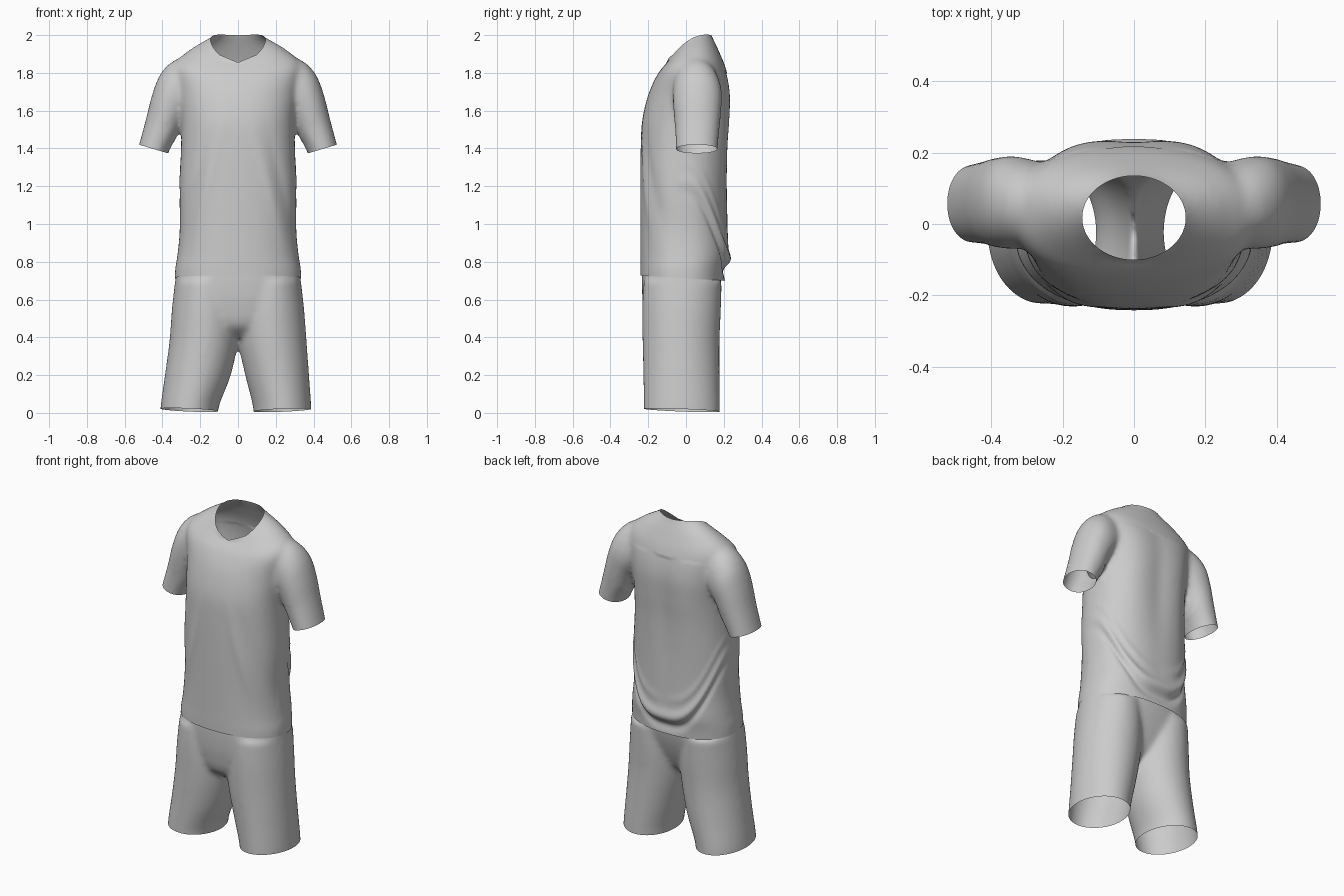
import bpy, bmesh, math
from mathutils import Vector

cube = bpy.data.objects.get("Cube")
if cube:
    bpy.data.objects.remove(cube, do_unlink=True)

cloth = bpy.data.materials.new("light grey cloth")
cloth.use_nodes = True
GREY = (0.6, 0.6, 0.6, 1)
cloth.diffuse_color = GREY
cloth.node_tree.nodes["Principled BSDF"].inputs["Base Color"].default_value = GREY

SIDES = 48
STEPS = 5


def rounded(a, power):
    """Superellipse direction for angle a."""
    c, s = math.cos(a), math.sin(a)
    e = 2 / power
    return math.copysign(abs(c) ** e, c), math.copysign(abs(s) ** e, s)


def body_ring(cx, hw, front, back, zf, zs=None, zb=None, power=2.3):
    """Ring around z; height can differ at the front, sides and back."""
    zs = zf if zs is None else zs
    zb = zf if zb is None else zb
    ring = []
    for i in range(SIDES):
        c, s = rounded(2 * math.pi * i / SIDES, power)
        z = zs + (zb - zf) / 2 * s + ((zf + zb) / 2 - zs) * s * s
        ring.append(Vector((cx + hw * c, (front + back) / 2 + (back - front) / 2 * s, z)))
    return ring


def sleeve_ring(side, ox, oz, ix, iz, cy, ry):
    """Ring spanning an outer and an inner point of the sleeve."""
    out, inn = Vector((side * ox, cy, oz)), Vector((side * ix, cy, iz))
    ring = []
    for i in range(SIDES):
        c, s = rounded(2 * math.pi * i / SIDES, 2.1)
        ring.append((out + inn) / 2 + (out - inn) / 2 * c + Vector((0, ry * s, 0)))
    return ring


def spline(a, b, c, d, t):
    """Smooth curve between b and c."""
    return b + ((c - a) * t + (2 * a - 5 * b + 4 * c - d) * t ** 2
                + (3 * b - a - 3 * c + d) * t ** 3) / 2


def loft(bm, rings):
    """Closed solid flowing smoothly through the rings."""
    padded = [rings[0]] + rings + [rings[-1]]
    dense = []
    for k in range(len(rings) - 1):
        for n in range(STEPS):
            dense.append([spline(*p, n / STEPS) for p in zip(*padded[k:k + 4])])
    dense.append(rings[-1])
    loops = [[bm.verts.new(p) for p in r] for r in dense]
    faces = [bm.faces.new(loops[0]), bm.faces.new(loops[-1])]
    for a, b in zip(loops, loops[1:]):
        for i in range(SIDES):
            j = (i + 1) % SIDES
            faces.append(bm.faces.new((a[i], a[j], b[j], b[i])))
    bmesh.ops.recalc_face_normals(bm, faces=faces)


def fuse(bm, name, voxel, rounds):
    """Merge overlapping solids into one soft skin; return object and bmesh."""
    mesh = bpy.data.meshes.new(name)
    bm.to_mesh(mesh)
    bm.free()
    obj = bpy.data.objects.new(name, mesh)
    bpy.context.collection.objects.link(obj)
    remesh = obj.modifiers.new("Fuse", "REMESH")
    remesh.mode = "VOXEL"
    remesh.voxel_size = voxel
    soft = obj.modifiers.new("Soften", "SMOOTH")
    soft.factor = 0.5
    soft.iterations = rounds
    bpy.context.view_layer.update()
    skin = bpy.data.meshes.new_from_object(obj.evaluated_get(bpy.context.evaluated_depsgraph_get()))
    obj.modifiers.clear()
    out = bmesh.new()
    out.from_mesh(skin)
    bpy.data.meshes.remove(skin)
    out.normal_update()
    return obj, out


def trim(bm, point, normal, keep_in=lambda c: True):
    """Cut an opening: remove the side the normal points to."""
    faces = [f for f in bm.faces if keep_in(f.calc_center_median())]
    geom = set(faces)
    for f in faces:
        geom.update(f.edges)
        geom.update(f.verts)
    bmesh.ops.bisect_plane(bm, geom=list(geom), plane_co=point, plane_no=normal, clear_outer=True)


def finish(obj, bm):
    for f in bm.faces:
        f.smooth = True
        f.material_index = 0
    bm.to_mesh(obj.data)
    bm.free()
    obj.data.materials.clear()
    obj.data.materials.append(cloth)


def bump(d, width):
    return math.exp(-(d / width) ** 2)


# Shirt: torso and two sleeves
bm = bmesh.new()
NECK = (0, 0.145, -0.10, 0.135, 1.855, 1.975, 2.0, 2)
loft(bm, [body_ring(*r) for r in (
    (0, 0.335, -0.24, 0.20, 0.60),
    (0, 0.334, -0.242, 0.21, 0.75),
    (0, 0.322, -0.242, 0.225, 0.83),
    (0, 0.309, -0.242, 0.222, 0.97),
    (0, 0.310, -0.242, 0.221, 1.2),
    (0, 0.302, -0.240, 0.226, 1.4),
    (0, 0.302, -0.232, 0.236, 1.55),
    (0, 0.318, -0.198, 0.238, 1.69),
    (0, 0.335, -0.155, 0.212, 1.785, 1.84, 1.82),
    (0, 0.255, -0.126, 0.172, 1.826, 1.917, 1.92),
    NECK,
    (0, 0.080, -0.065, 0.115, 1.90, 2.015, 2.06))])
for side in (-1, 1):
    loft(bm, [sleeve_ring(side, *r) for r in (
        (0.556, 1.30, 0.408, 1.26, 0.057, 0.108),
        (0.524, 1.42, 0.367, 1.38, 0.057, 0.111),
        (0.489, 1.55, 0.315, 1.48, 0.06, 0.119),
        (0.456, 1.68, 0.280, 1.56, 0.06, 0.128),
        (0.416, 1.785, 0.250, 1.60, 0.06, 0.130),
        (0.355, 1.855, 0.200, 1.64, 0.055, 0.118),
        (0.270, 1.895, 0.140, 1.68, 0.05, 0.09))])
shirt, bm = fuse(bm, "shirt", 0.012, 16)

# Cloth folds: a sagging roll low on the back, shoulder blades, front drapes
for v in bm.verts:
    x, y, z = v.co
    ax = abs(x)
    if ax > 0.345 or z > 1.8:
        continue
    push = 0
    if y > -0.06:
        roll = z - (0.80 + 0.42 * (ax / 0.31) ** 3)
        fade = min(1, (y + 0.06) / 0.15) * (1 - 0.6 * min(1, ax / 0.31) ** 3)
        push += fade * (0.016 * bump(roll - 0.015, 0.035) - 0.014 * bump(roll + 0.05, 0.03))
        push += 0.006 * fade * bump(roll - 0.12, 0.03) * min(1, ax / 0.15)
    if y > 0.1:
        push += (0.006 * bump(ax - 0.17, 0.07) - 0.012 * bump(x, 0.07)) * bump(z - 1.5, 0.35)
    if y < -0.05:
        push += 0.006 * bump(ax - (0.09 + 0.25 * (1.5 - z)), 0.03) * bump(z - 1.2, 0.25)
        push -= 0.006 * bump(ax - (0.16 + 0.25 * (1.5 - z)), 0.03) * bump(z - 1.2, 0.25)
    v.co += v.normal * push

# Hem and cuffs
trim(bm, (0, -0.24, 0.728), (0, -0.065, -1))
for side in (-1, 1):
    trim(bm, (side * 0.37, 0, 1.374), (side * 0.287, 0, -0.958),
         lambda c: c.x * side > 0.335 and 1.1 < c.z < 1.6)

# Neck opening, with its edge drawn onto a clean shallow V
_, hw, front, back, zf, zs, zb, _ = NECK
cy, ry = (front + back) / 2, (back - front) / 2


def neck_radius(co):
    return math.hypot(co.x / hw, (co.y - cy) / ry)


bmesh.ops.delete(bm, geom=[v for v in bm.verts if v.co.z > 1.75 and neck_radius(v.co) < 0.97],
                 context="VERTS")
for v in bm.verts:
    if v.is_boundary and v.co.z > 1.75:
        r = neck_radius(v.co)
        x, s = v.co.x / r, (v.co.y - cy) / ry / r
        z = zs + (zb - zf) / 2 * s + ((zf + zb) / 2 - zs) * s * s
        if s < -0.5:
            z = max(z, zf + 0.42 * abs(x))
        v.co = Vector((x, cy + ry * s, z))
finish(shirt, bm)

# Shorts: hips and two legs
bm = bmesh.new()
loft(bm, [body_ring(*r) for r in (
    (0, 0.07, -0.13, 0.05, 0.40),
    (0, 0.20, -0.200, 0.105, 0.46),
    (0, 0.31, -0.225, 0.150, 0.56),
    (0, 0.333, -0.234, 0.182, 0.67),
    (0, 0.320, -0.232, 0.195, 0.78),
    (0, 0.290, -0.215, 0.195, 0.92),
    (0, 0.285, -0.21, 0.195, 1.10))])
for side, flare in ((-1, 0.022), (1, 0)):
    loft(bm, [body_ring(side * (inner + outer) / 2, (outer - inner) / 2, f, b, z, power=2)
              for inner, outer, f, b, z in (
        (0.085 + flare, 0.392 + flare, -0.224, 0.180, -0.08),
        (0.080 + flare, 0.388 + flare, -0.224, 0.180, 0.03),
        (0.038, 0.376 + flare / 2, -0.226, 0.178, 0.20),
        (0.0, 0.363, -0.230, 0.178, 0.38),
        (-0.01, 0.350, -0.232, 0.185, 0.55),
        (0.01, 0.333, -0.225, 0.19, 0.70))])
shorts, bm = fuse(bm, "shorts", 0.012, 16)
trim(bm, (0, 0, 1.0), (0, 0, 1))
for side in (-1, 1):
    trim(bm, (side * 0.1, 0.175, 0), (side * 0.045, -0.04, -1),
         lambda c: c.x * side > 0 and c.z < 0.2)
finish(shorts, bm)
